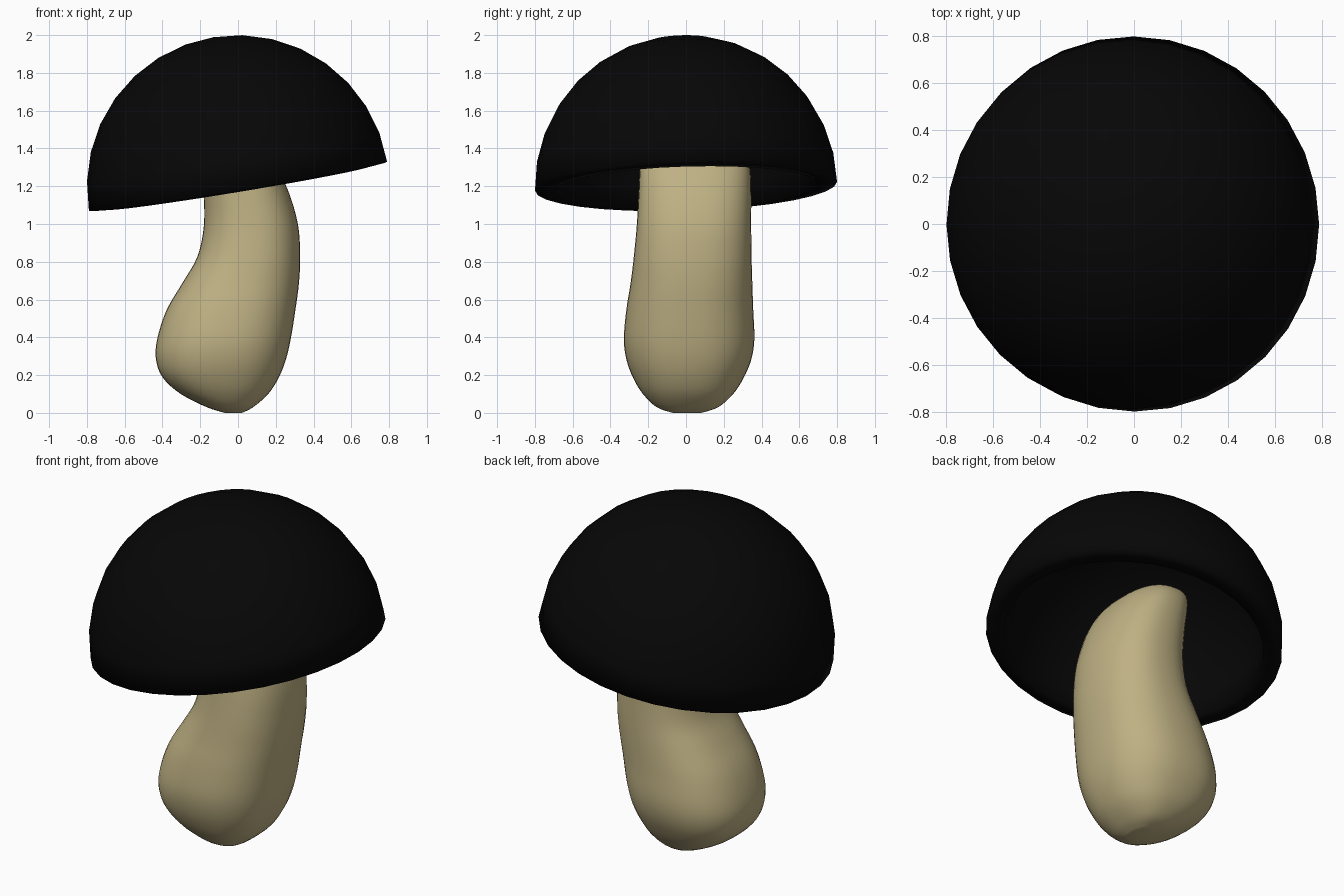
import bpy, bmesh, math
from mathutils import Vector

if "Cube" in bpy.data.objects:
    bpy.data.objects.remove(bpy.data.objects["Cube"])


def material(name, rgb):
    m = bpy.data.materials.new(name)
    m.diffuse_color = (*rgb, 1)
    m.use_nodes = True
    m.node_tree.nodes["Principled BSDF"].inputs["Base Color"].default_value = m.diffuse_color
    return m


def add_object(name, bm, mat):
    me = bpy.data.meshes.new(name)
    for f in bm.faces:
        f.smooth = True
    bm.to_mesh(me)
    bm.free()
    me.materials.append(mat)
    ob = bpy.data.objects.new(name, me)
    bpy.context.collection.objects.link(ob)
    return ob


black = material("cap black", (0.002, 0.002, 0.002))
tan = material("stem tan", (0.52, 0.44, 0.23))

# Cap: tilted half sphere given a thick shell
bm = bmesh.new()
bmesh.ops.create_uvsphere(bm, u_segments=32, v_segments=16, radius=0.8)
low = [v for v in bm.verts if v.co.z < -1e-4]
bmesh.ops.delete(bm, geom=low, context='VERTS')
cap = add_object("cap", bm, black)
cap.location = (0, 0, 1.2)
cap.rotation_mode = 'QUATERNION'
cap.rotation_quaternion = Vector((0, 0, 1)).rotation_difference(Vector((-0.165, -0.03, 1)))
shell = cap.modifiers.new("shell", 'SOLIDIFY')
shell.thickness = 0.1
shell.offset = -1

# Stem: rounded slices given as z, x min, x max, y min, y max
SLICES = [
    (0.0, -0.07, 0.02, -0.07, 0.08),
    (0.03, -0.165, 0.08, -0.155, 0.17),
    (0.10, -0.303, 0.16, -0.228, 0.25),
    (0.185, -0.397, 0.215, -0.28, 0.305),
    (0.28, -0.434, 0.253, -0.315, 0.345),
    (0.39, -0.428, 0.279, -0.329, 0.362),
    (0.545, -0.378, 0.304, -0.316, 0.356),
    (0.69, -0.293, 0.323, -0.293, 0.351),
    (0.83, -0.214, 0.329, -0.276, 0.347),
    (1.00, -0.18, 0.317, -0.26, 0.345),
    (1.18, -0.184, 0.264, -0.25, 0.345),
    (1.32, -0.20, 0.19, -0.24, 0.335),
    (1.41, -0.21, 0.11, -0.20, 0.29),
    (1.45, -0.17, 0.03, -0.11, 0.19),
]


def spline(a, b, c, d, t):
    return 0.5 * (2 * b + (c - a) * t + (2 * a - 5 * b + 4 * c - d) * t * t
                  + (3 * b - a - 3 * c + d) * t ** 3)


rows = []
n = len(SLICES)
for i in range(n - 1):
    p = [SLICES[min(max(i + k, 0), n - 1)] for k in (-1, 0, 1, 2)]
    for s in range(4):
        rows.append([spline(*q, s / 4) for q in zip(*p)])
rows.append(SLICES[-1])

SIDES, POWER = 40, 2 / 2.4
bm = bmesh.new()
rings = []
for z, x0, x1, y0, y1 in rows:
    ring = []
    for k in range(SIDES):
        a = 2 * math.pi * k / SIDES
        c, s = math.cos(a), math.sin(a)
        x = (x0 + x1) / 2 + (x1 - x0) / 2 * math.copysign(abs(c) ** POWER, c)
        y = (y0 + y1) / 2 + (y1 - y0) / 2 * math.copysign(abs(s) ** POWER, s)
        ring.append(bm.verts.new((x, y, max(z, 0))))
    rings.append(ring)
for lo, hi in zip(rings, rings[1:]):
    for k in range(SIDES):
        j = (k + 1) % SIDES
        bm.faces.new((lo[k], lo[j], hi[j], hi[k]))
bm.faces.new(rings[0][::-1])
bm.faces.new(rings[-1])
add_object("stem", bm, tan)
